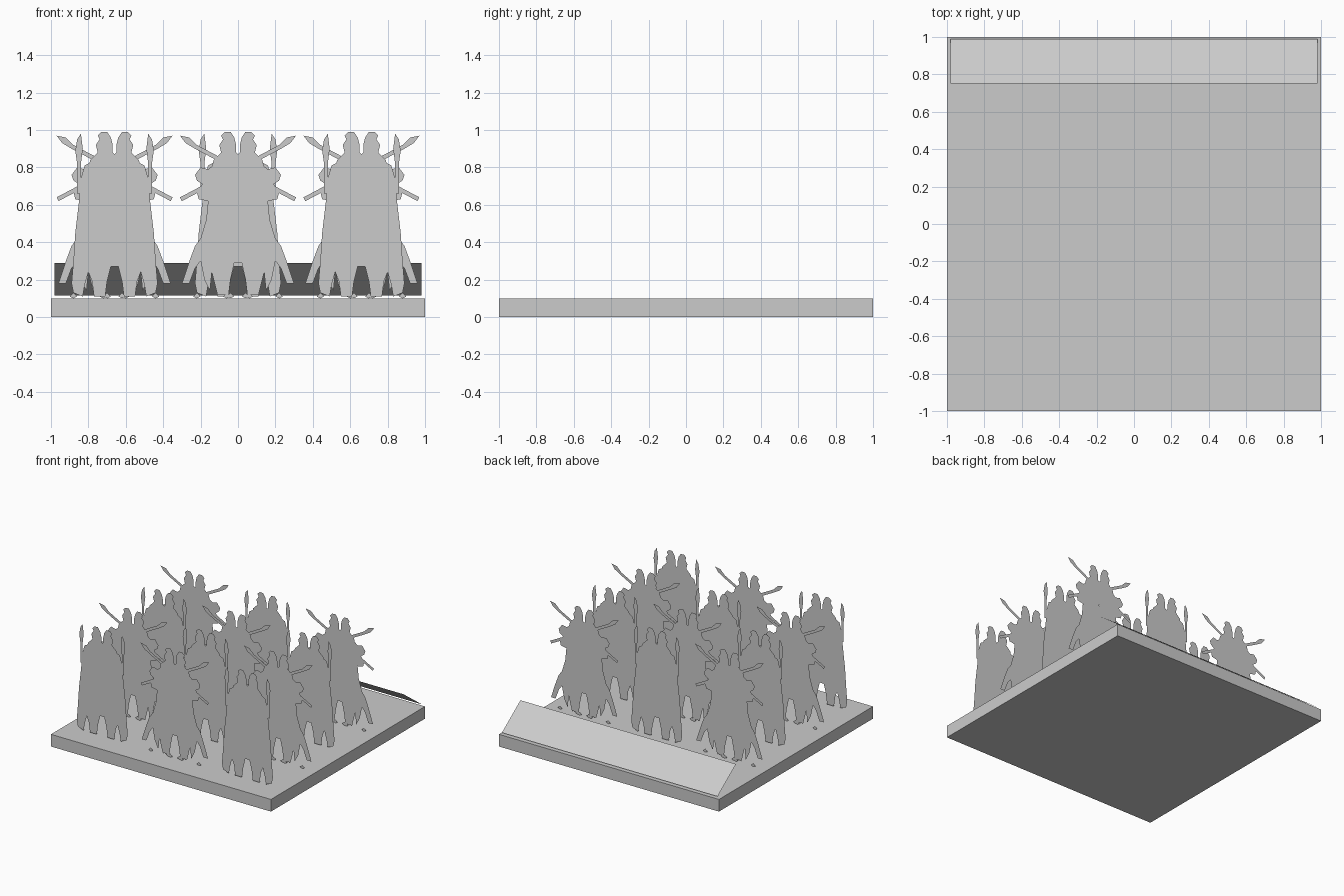
import bpy
import bmesh
import math

default_cube = bpy.data.objects.get("Cube")
if default_cube:
    bpy.data.objects.remove(default_cube, do_unlink=True)

grey = bpy.data.materials.new("light grey")
grey.use_nodes = True
grey.diffuse_color = (0.6, 0.6, 0.6, 1)
grey.node_tree.nodes["Principled BSDF"].inputs["Base Color"].default_value = grey.diffuse_color


def add_object(name, mesh, location=(0, 0, 0), turn=0):
    """Place a mesh in the scene."""
    part = bpy.data.objects.new(name, mesh)
    part.location = location
    part.rotation_euler.z = turn
    bpy.context.scene.collection.objects.link(part)
    return part


def finish_mesh(bm, name):
    """Store a bmesh as a flat grey mesh."""
    mesh = bpy.data.meshes.new(name)
    bm.to_mesh(mesh)
    bm.free()
    mesh.materials.append(grey)
    return mesh


def symmetric(half):
    """Close a left-hand outline with its mirror image."""
    return half + [(-x, z) for x, z in reversed(half)]


def cutout(name, shapes):
    """Flat upright sheet; each shape is an outline followed by its holes, in hundredths."""
    bm = bmesh.new()
    for loops in shapes:
        edges = []
        for loop in loops:
            verts = [bm.verts.new((x / 100, 0, z / 100)) for x, z in loop]
            for i, vert in enumerate(verts):
                edges.append(bm.edges.new((vert, verts[i - 1])))
        bmesh.ops.triangle_fill(bm, edges=edges, use_beauty=True, normal=(0, -1, 0))
    bm.normal_update()
    backward = [face for face in bm.faces if face.normal.y > 0]
    bmesh.ops.reverse_faces(bm, faces=backward)
    return finish_mesh(bm, name)


# Square base slab
bm = bmesh.new()
bmesh.ops.create_cube(bm, size=1)
bmesh.ops.scale(bm, vec=(2, 2, 0.1), verts=bm.verts)
add_object("base", finish_mesh(bm, "base"), (0, 0, 0.05))

# Sloping panel along the back edge
bm = bmesh.new()
corners = [(-0.98, 0.75, 0.29), (0.98, 0.75, 0.29), (0.98, 0.99, 0.115), (-0.98, 0.99, 0.115)]
panel = bm.faces.new([bm.verts.new(c) for c in corners])
panel.normal_update()
if panel.normal.z < 0:
    panel.normal_flip()
add_object("back_panel", finish_mesh(bm, "back_panel"))

# Helmeted head, shared by both kinds of figure
head = [(-3, 80), (-2, 85), (1, 88), (1, 92), (2, 96), (4, 99), (7, 99), (9, 97),
        (8, 95), (10, 92), (9, 88), (13, 84), (14, 80)]

# Cloaked figure holding an upright spear
cloak = symmetric([
    (0, 83), (-12, 83), (-16, 81), (-18, 74), (-19, 62), (-21, 45), (-22, 30),
    (-23, 18), (-22, 13), (-17, 11), (-16, 17), (-14, 24), (-12, 19), (-11, 11),
    (-5, 11), (-4, 19), (-2, 27)])
arm_gap = [(11, 66), (13, 70), (15, 66), (16, 58), (16, 44), (14, 52), (13, 58)]
upright_spear = [(18, 98), (20, 95), (21, 89), (20, 82), (20, 66), (18, 66), (18, 82), (17, 90)]

# Striding figure holding a slanted spear
coat = symmetric([
    (0, 82), (-12, 82), (-16, 79), (-20, 80), (-23, 76), (-22, 73), (-19, 71),
    (-22, 67), (-21, 63), (-16, 62), (-17, 52), (-20, 42), (-23, 38), (-26, 30),
    (-30, 18), (-26, 18), (-23, 26), (-20, 30), (-18, 20), (-15, 14), (-14, 24),
    (-11, 12), (-5, 12), (-4, 20), (-2, 29)])
chest_slit = [(-3, 57), (-3, 68), (-2, 74), (0, 67), (-1, 59)]
side_slit = [(12, 73), (13, 66), (16, 58), (15, 66)]
slanted_spear = [(-31, 97), (-26, 96), (-22, 92), (31, 64), (30, 62), (-23, 90), (-28, 93)]
foot_tips = [[[(x - 2, 11), (x, 13), (x + 2, 11), (x, 10)]] for x in (-4, 6, 22)]

cloaked = cutout("cloaked_figure", [[cloak, arm_gap], [head], [upright_spear]])
striding = cutout("striding_figure",
                  [[coat, chest_slit, side_slit], [head], [slanted_spear]] + foot_tips)

# Alternate the two figures over three columns and four rows, each as a front and back sheet
for column in range(3):
    for row in range(4):
        mesh = striding if (column + row) % 2 else cloaked
        x = (column - 1) * 0.66
        y = row * 0.4 - 0.82
        for side, shift, turn in (("front", -0.002, 0), ("back", 0.002, math.pi)):
            add_object(f"{mesh.name}_{side}", mesh, (x, y + shift, 0), turn)
